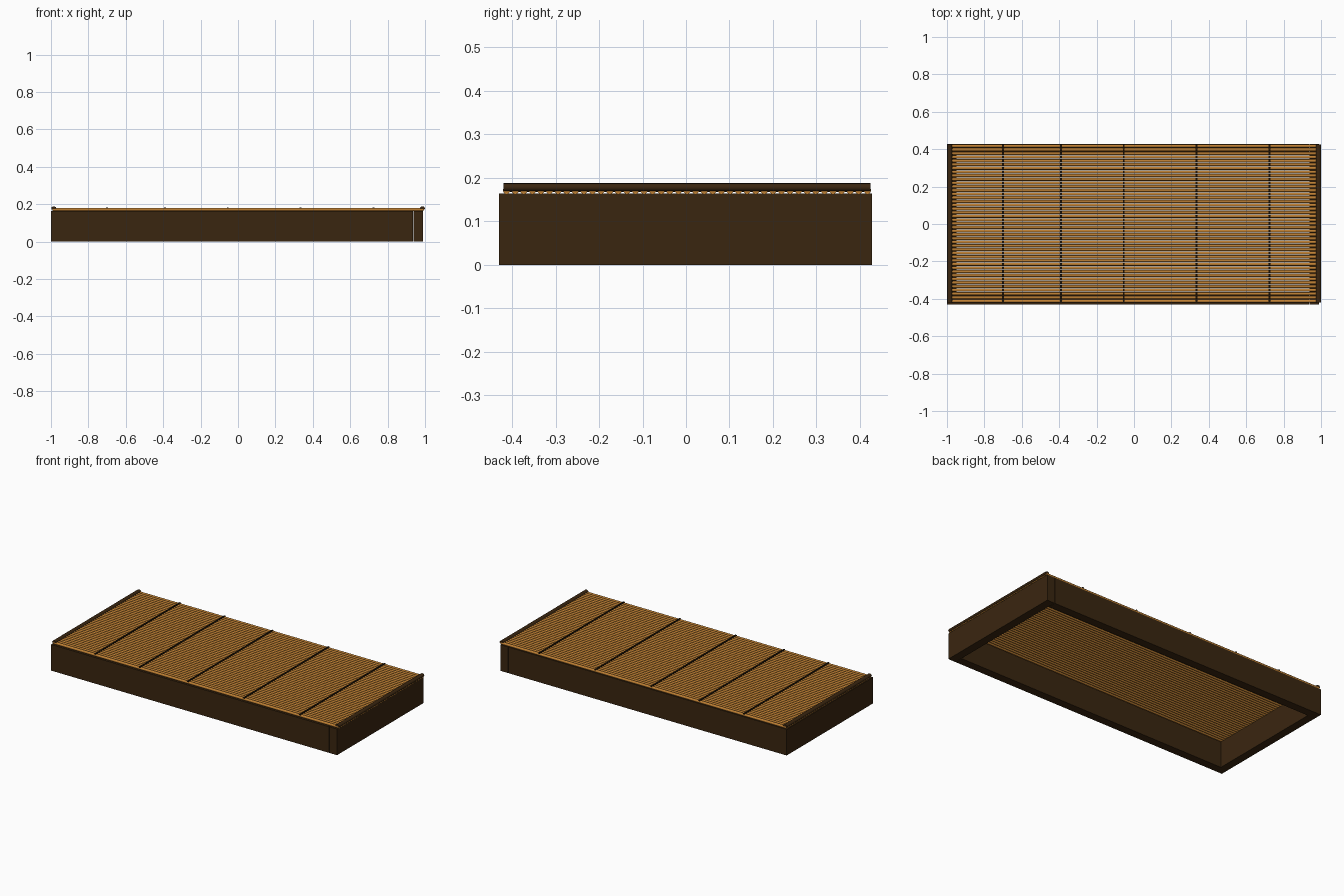
import bpy, bmesh, math
from mathutils import Matrix, Vector

if "Cube" in bpy.data.objects:
    bpy.data.objects.remove(bpy.data.objects["Cube"])


def material(name, rgb):
    m = bpy.data.materials.new(name)
    m.diffuse_color = (*rgb, 1)
    m.use_nodes = True
    m.node_tree.nodes["Principled BSDF"].inputs["Base Color"].default_value = m.diffuse_color
    return m


DARK = material("dark stained wood", (0.042, 0.019, 0.005))
CANE = material("golden bamboo", (0.52, 0.215, 0.033))
THREAD = material("dark thread", (0.014, 0.007, 0.002))


def finish(name, bm, mat, smooth=False):
    me = bpy.data.meshes.new(name)
    bm.to_mesh(me)
    bm.free()
    me.materials.append(mat)
    ob = bpy.data.objects.new(name, me)
    bpy.context.collection.objects.link(ob)
    if smooth:
        bpy.ops.object.select_all(action='DESELECT')
        ob.select_set(True)
        bpy.context.view_layer.objects.active = ob
        bpy.ops.object.shade_smooth_by_angle(angle=math.radians(50))
    return ob


def add_box(bm, x0, x1, y0, y1, z0, z1):
    centre = Vector(((x0 + x1) / 2, (y0 + y1) / 2, (z0 + z1) / 2))
    size = Matrix.Diagonal((x1 - x0, y1 - y0, z1 - z0, 1))
    bmesh.ops.create_cube(bm, size=1, matrix=Matrix.Translation(centre) @ size)


def add_rod(bm, centre, axis, radius, length, sides, squash=1.0):
    turn = Matrix.Rotation(math.pi / 2, 4, 'Y' if axis == 'X' else 'X')
    mat = Matrix.Translation(centre) @ Matrix.Diagonal((1, 1, squash, 1)) @ turn
    bmesh.ops.create_cone(bm, cap_ends=True, segments=sides, radius1=radius,
                          radius2=radius, depth=length, matrix=mat)


# Open frame: two end boards and two long boards
H = 0.164
for name, box in {
    "left_end_board": (-1.0, -0.949, -0.43, 0.428),
    "right_end_board": (0.938, 0.99, -0.43, 0.428),
    "front_board": (-0.949, 0.935, -0.43, -0.378),
    "back_board": (-0.949, 0.935, 0.376, 0.428),
}.items():
    bm = bmesh.new()
    add_box(bm, *box, 0, H)
    finish(name, bm, DARK)

# Bamboo rods running the length of the frame
COUNT, Y0, STEP = 43, -0.4125, 0.01975
rod_y = [Y0 + i * STEP for i in range(COUNT)]
bm = bmesh.new()
for y in rod_y:
    add_rod(bm, (0, y, 0.1715), 'X', 0.0085, 1.986, 12)
finish("bamboo_rods", bm, CANE, smooth=True)

# Thread stitches on top of the rods, in five rows
bm = bmesh.new()
for x in (-0.70, -0.39, -0.055, 0.335, 0.725):
    for y in rod_y:
        add_box(bm, x - 0.005, x + 0.005, y - 0.0075, y + 0.0075, 0.176, 0.1825)
finish("thread_rows", bm, THREAD)

# Dark edge bars over the rod ends
for name, x, z in (("left_edge_bar", -0.985, 0.178), ("right_edge_bar", 0.986, 0.178)):
    bm = bmesh.new()
    add_rod(bm, (x, 0.002, z), 'Y', 0.0135, 0.844, 12, squash=0.74)
    finish(name, bm, DARK, smooth=True)
